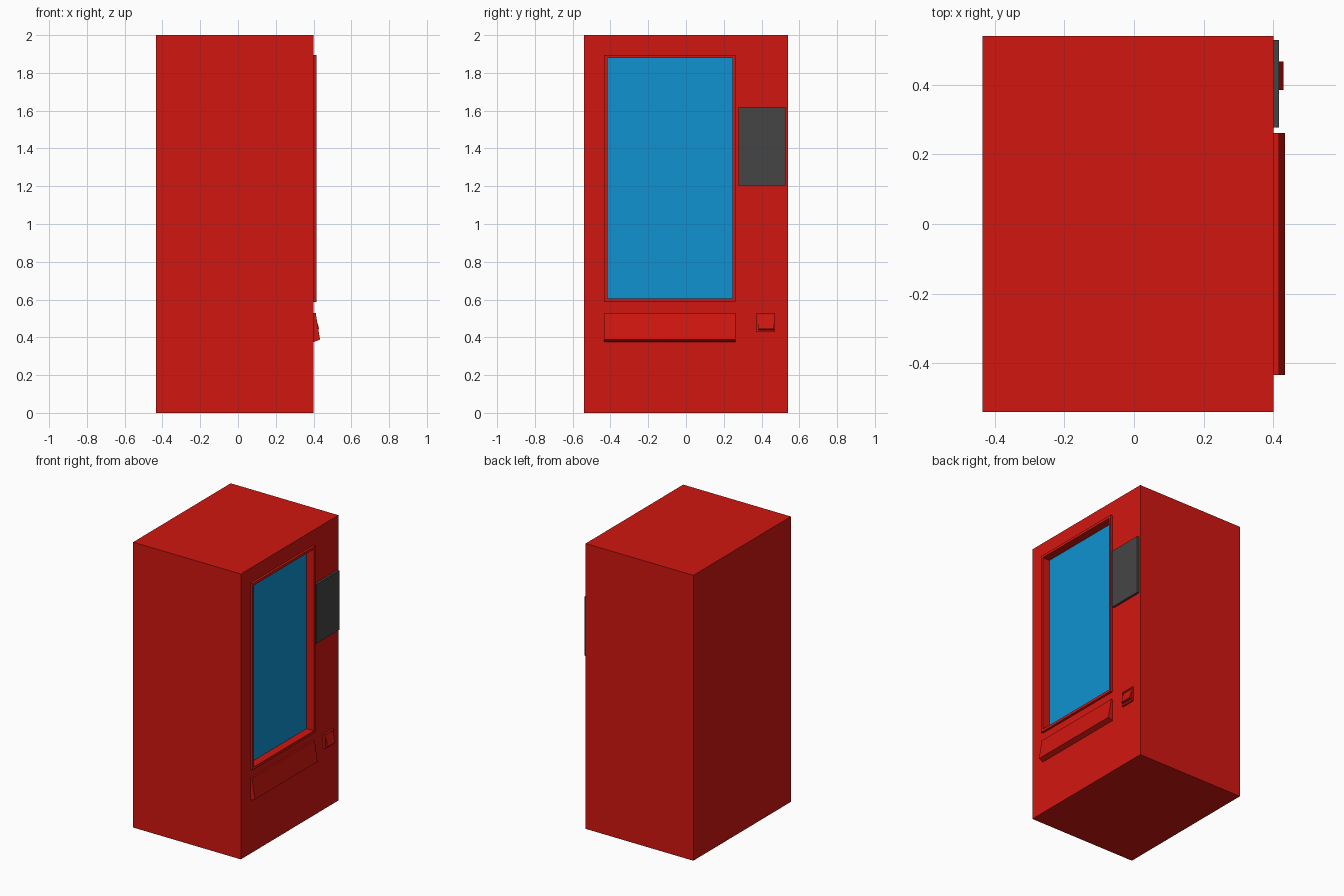
import bpy
import bmesh

if "Cube" in bpy.data.objects:
    bpy.data.objects.remove(bpy.data.objects["Cube"])


def material(name, rgb):
    m = bpy.data.materials.new(name)
    m.diffuse_color = (*rgb, 1)
    m.use_nodes = True
    m.node_tree.nodes["Principled BSDF"].inputs["Base Color"].default_value = m.diffuse_color
    return m


RED = material("red_paint", (0.64, 0.008, 0.005))
BLUE = material("blue_glass", (0.005, 0.29, 0.64))
DARK = material("dark_plastic", (0.06, 0.06, 0.06))


def prism(name, profile, y0, y1, mat):
    """Extrude an (x, z) profile from y0 to y1."""
    bm = bmesh.new()
    face = bm.faces.new([bm.verts.new((x, y0, z)) for x, z in profile])
    ext = bmesh.ops.extrude_face_region(bm, geom=[face])
    verts = [v for v in ext["geom"] if isinstance(v, bmesh.types.BMVert)]
    bmesh.ops.translate(bm, verts=verts, vec=(0, y1 - y0, 0))
    bmesh.ops.recalc_face_normals(bm, faces=bm.faces)
    mesh = bpy.data.meshes.new(name)
    bm.to_mesh(mesh)
    bm.free()
    obj = bpy.data.objects.new(name, mesh)
    bpy.context.collection.objects.link(obj)
    if mat:
        mesh.materials.append(mat)
    return obj


def box(name, x, y, z, mat):
    return prism(name, [(x[0], z[0]), (x[1], z[0]), (x[1], z[1]), (x[0], z[1])], *y, mat)


def cut(obj, cutter):
    mod = obj.modifiers.new("opening", 'BOOLEAN')
    mod.operation = 'DIFFERENCE'
    mod.solver = 'EXACT'
    mod.object = cutter
    cutter.hide_render = True
    cutter.display_type = 'WIRE'


FRONT = 0.40

# Cabinet and window surround, both opened by the same recess
cabinet = box("cabinet", (-0.435, FRONT), (-0.54, 0.54), (0, 2), RED)
frame = box("window_frame", (FRONT, 0.416), (-0.433, 0.262), (0.588, 1.896), RED)
recess = box("window_cutter", (0.355, 0.5), (-0.416, 0.245), (0.606, 1.878), None)
cut(cabinet, recess)
cut(frame, recess)

# Glass at the back of the recess
box("window_glass", (0.350, 0.36), (-0.416, 0.245), (0.606, 1.878), BLUE)

# Payment panel
box("payment_panel", (FRONT, 0.416), (0.277, 0.528), (1.205, 1.62), DARK)

# Sloped delivery flap
prism("delivery_flap", [(FRONT, 0.53), (0.411, 0.53), (0.434, 0.388), (FRONT, 0.375)],
      -0.433, 0.262, RED)

# Coin return: thin surround with a tilted flap
surround = box("coin_return_frame", (FRONT, 0.414), (0.372, 0.472), (0.428, 0.53), RED)
coin_cutter = box("coin_cutter", (0.38, 0.5), (0.385, 0.467), (0.440, 0.519), None)
cut(surround, coin_cutter)
prism("coin_return_flap", [(FRONT, 0.519), (0.408, 0.519), (0.430, 0.444), (FRONT, 0.440)],
      0.385, 0.467, RED)
